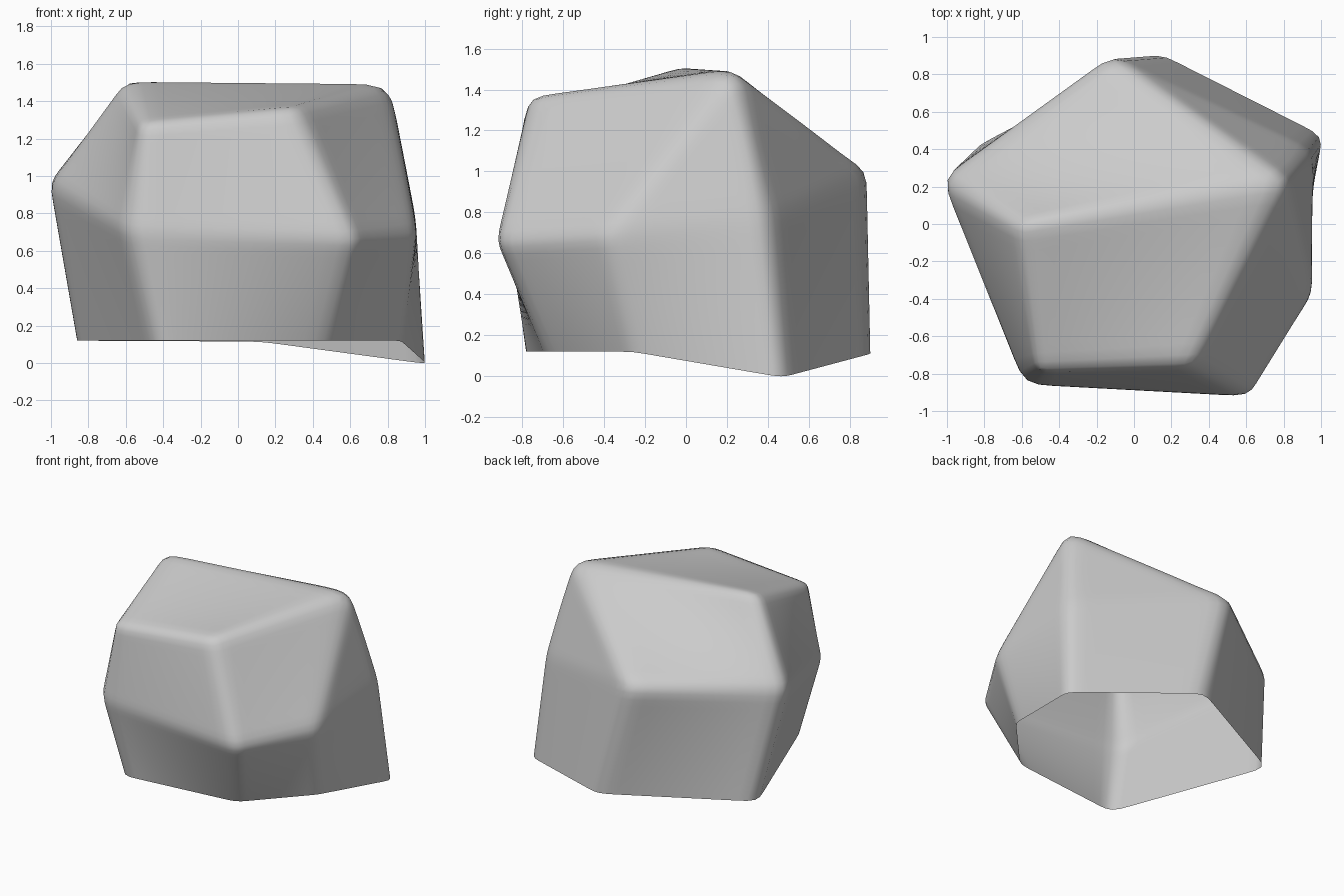
import bpy, bmesh

if "Cube" in bpy.data.objects:
    bpy.data.objects.remove(bpy.data.objects["Cube"])

# Rings of the boulder cage, counter-clockwise from front left
rim = [(-.45, -.79, .12), (.47, -.69, .12), (.87, -.26, .12),
       (1.01, .47, -.005), (.12, .92, .115), (-.89, .39, .12)]
waist = [(-.59, -.86, .70), (.62, -.93, .66), (.96, -.38, .70),
         (.95, .40, .78), (-.13, .905, 1.01), (-1.035, .235, .97)]
crown = [(-.52, -.79, 1.28), (.31, -.76, 1.37), (.81, .24, 1.50), (-.61, .0, 1.52)]

bm = bmesh.new()
lo, mid, top = [[bm.verts.new(p) for p in ring] for ring in (rim, waist, crown)]

# Lower walls (underside stays open)
for i in range(6):
    j = (i + 1) % 6
    bm.faces.new((lo[i], lo[j], mid[j], mid[i]))

# Upper facets: each waist corner leads to one crown corner
up = [0, 1, 2, 2, 2, 3]
for i in range(6):
    j = (i + 1) % 6
    loop = [mid[i], mid[j], top[up[j]]]
    if up[i] != up[j]:
        loop.append(top[up[i]])
    bm.faces.new(loop)
bm.faces.new(top)

# Semi-sharp edges give worn, rounded ridges
crease = bm.edges.layers.float.new("crease_edge")
for e in bm.edges:
    e[crease] = .57
for e in ((mid[2], top[2]), (mid[2], mid[3]), (mid[4], top[2])):
    edge = bm.edges.get(e)
    if edge:
        edge[crease] = .5
bmesh.ops.recalc_face_normals(bm, faces=bm.faces)
for f in bm.faces:
    f.smooth = True

mesh = bpy.data.meshes.new("boulder")
bm.to_mesh(mesh)
bm.free()
boulder = bpy.data.objects.new("boulder", mesh)
bpy.context.collection.objects.link(boulder)
sub = boulder.modifiers.new("rounding", 'SUBSURF')
sub.levels = sub.render_levels = 4
